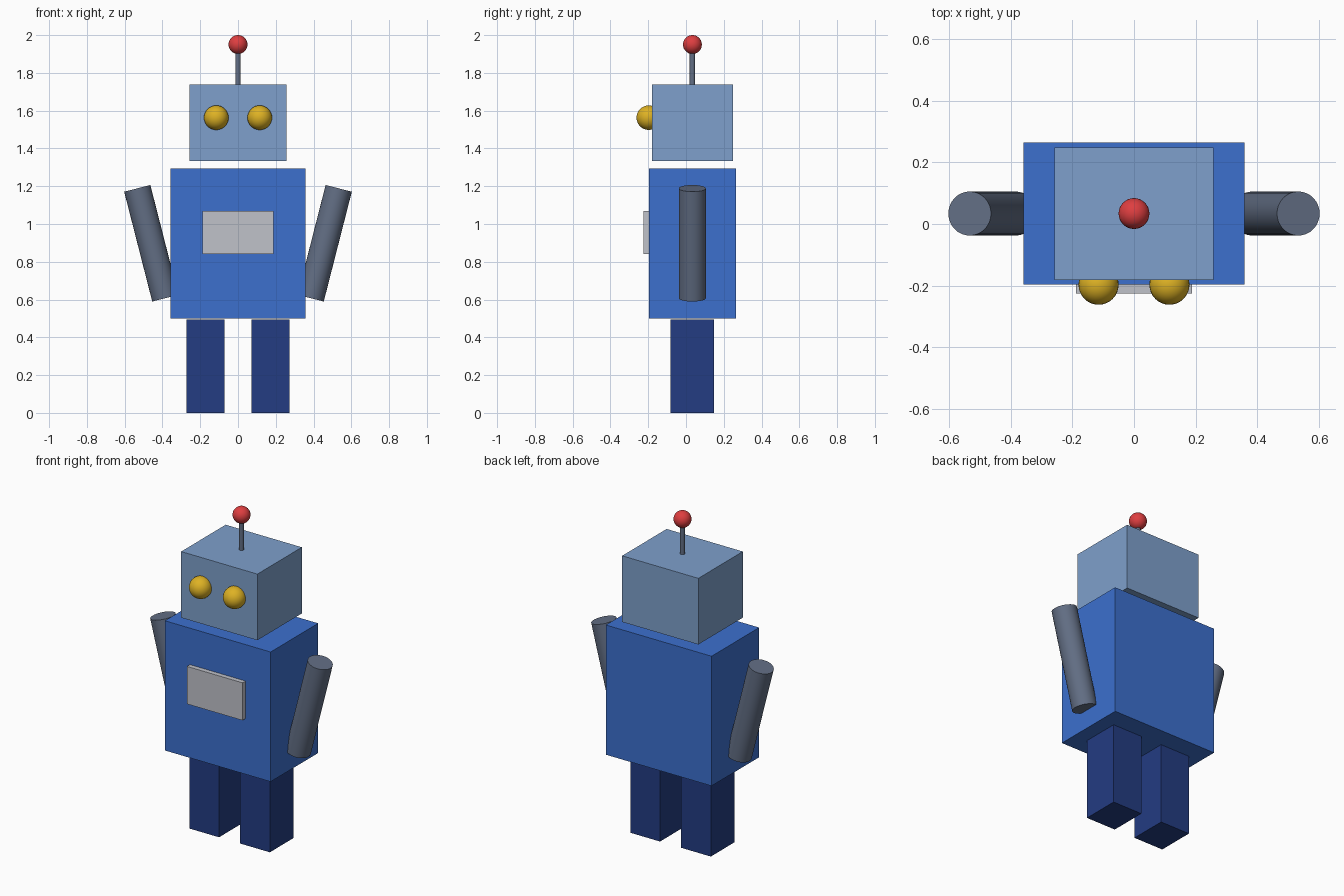
import bpy, math

if "Cube" in bpy.data.objects:
    bpy.data.objects.remove(bpy.data.objects["Cube"])

CY = 0.034  # depth centre of the body


def material(name, r, g, b):
    lin = [(c / 255 / 12.92 if c < 10 else ((c / 255 + 0.055) / 1.055) ** 2.4) for c in (r, g, b)]
    m = bpy.data.materials.new(name)
    m.diffuse_color = (*lin, 1)
    m.use_nodes = True
    m.node_tree.nodes["Principled BSDF"].inputs["Base Color"].default_value = m.diffuse_color
    return m


BLUE = material("body blue", 60, 112, 206)
PALE = material("head pale blue", 126, 160, 204)
NAVY = material("leg navy", 35, 60, 130)
GREY = material("limb slate grey", 98, 110, 132)
SILVER = material("panel silver", 192, 194, 202)
GOLD = material("eye gold", 222, 178, 36)
RED = material("tip red", 222, 62, 64)


def finish(name, mat, smooth=False):
    ob = bpy.context.object
    ob.name = name
    ob.data.materials.append(mat)
    if smooth:
        bpy.ops.object.shade_smooth_by_angle(angle=math.radians(40))
    return ob


def box(name, mat, centre, size):
    bpy.ops.mesh.primitive_cube_add(size=1, location=centre)
    bpy.context.object.scale = size
    bpy.ops.object.transform_apply(location=False, rotation=False, scale=True)
    return finish(name, mat)


def ball(name, mat, centre, radius):
    bpy.ops.mesh.primitive_uv_sphere_add(segments=32, ring_count=16, radius=radius, location=centre)
    return finish(name, mat, True)


def rod(name, mat, centre, radius, length, tilt=0.0):
    bpy.ops.mesh.primitive_cylinder_add(vertices=32, radius=radius, depth=length,
                                        location=centre, rotation=(0, tilt, 0))
    return finish(name, mat, True)


# Torso, chest plate and floating head
box("torso", BLUE, (0, CY, 0.896), (0.716, 0.46, 0.794))
box("chest_panel", SILVER, (0, -0.205, 0.955), (0.376, 0.04, 0.23))
box("head", PALE, (0, CY, 1.535), (0.516, 0.43, 0.405))

# Antenna
rod("antenna_rod", GREY, (0, CY, 1.825), 0.0145, 0.19)
ball("antenna_tip", RED, (0, CY, 1.95), 0.05)

# Paired parts
for side, s in (("left", -1), ("right", 1)):
    ball(side + "_eye", GOLD, (s * 0.115, -0.197, 1.563), 0.065)
    rod(side + "_arm", GREY, (s * 0.459, CY, 0.898), 0.0715, 0.60, s * 0.25)
    box(side + "_leg", NAVY, (s * 0.172, CY, 0.2475), (0.201, 0.23, 0.495))
